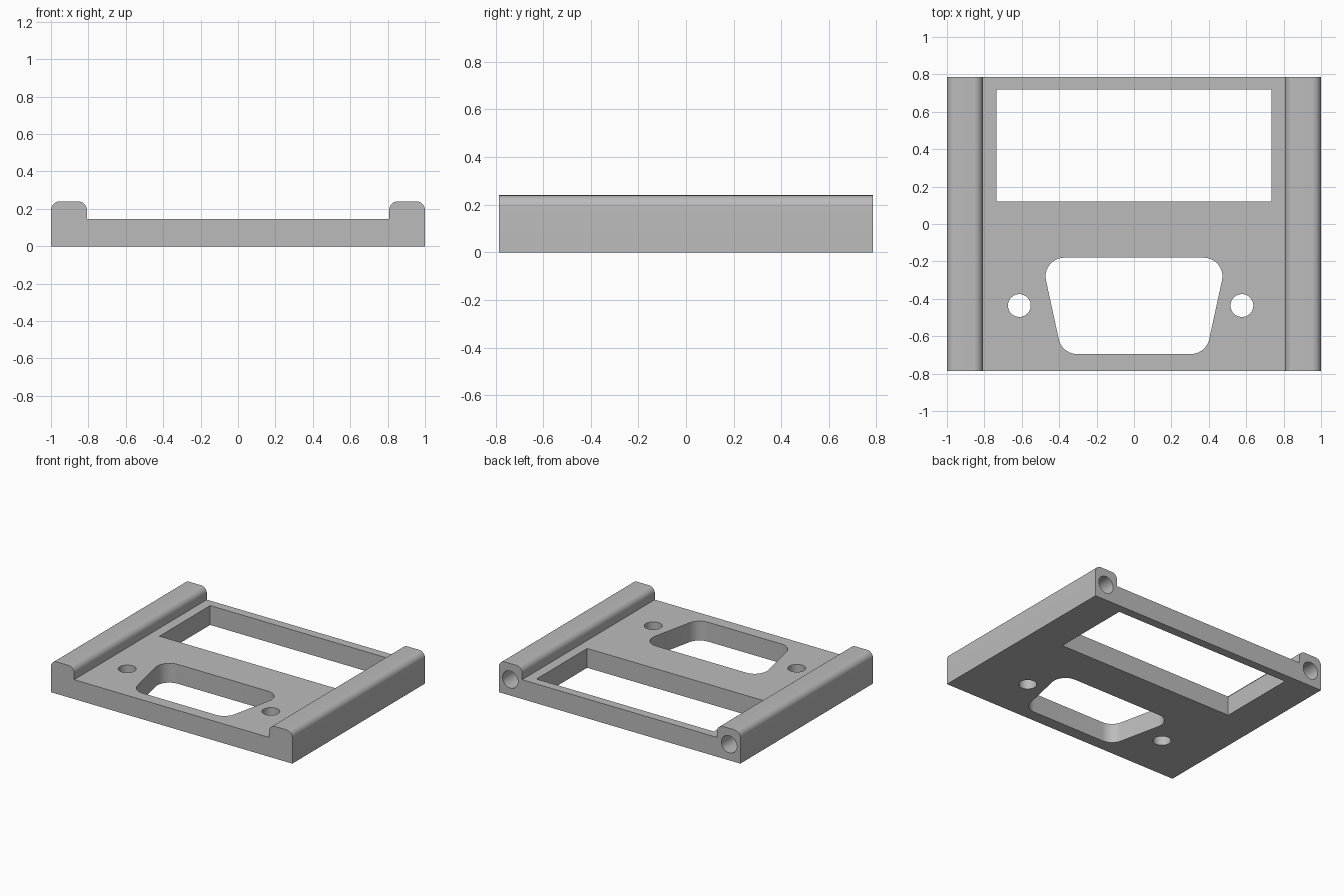
import bpy
import bmesh
from math import radians, cos, sin, pi
from mathutils import Vector, Matrix

old = bpy.data.objects.get("Cube")
if old:
    bpy.data.objects.remove(old, do_unlink=True)

HALF_W, HALF_D = 1.0, 0.785
PLATE_H, RAIL_H, RAIL_IN = 0.145, 0.24, 0.808

grey = bpy.data.materials.new("light grey")
grey.use_nodes = True
colour = (0.5, 0.5, 0.5, 1)
grey.diffuse_color = colour
grey.node_tree.nodes["Principled BSDF"].inputs["Base Color"].default_value = colour


def rounded(corners, radius, steps=10):
    """Polygon outline with every convex corner rounded by a tangent arc."""
    pts = []
    for i, c in enumerate(corners):
        c = Vector(c)
        a = (Vector(corners[i - 1]) - c).normalized()
        b = (Vector(corners[(i + 1) % len(corners)]) - c).normalized()
        half = a.angle(b) / 2
        centre = c + (a + b).normalized() * radius / sin(half)
        start = c + a * radius * cos(half) / sin(half) - centre
        end = c + b * radius * cos(half) / sin(half) - centre
        sweep = pi - 2 * half
        for k in range(steps + 1):
            t = sweep * k / steps
            pts.append(centre + (start * sin(sweep - t) + end * sin(t)) / sin(sweep))
    return pts


def circle(x, y, r, n=40):
    return [(x + r * cos(2 * pi * k / n), y + r * sin(2 * pi * k / n)) for k in range(n)]


def prism(name, outline, low, high, along_y=False):
    """Extrude an outline from low to high along z, or along y for x-z outlines."""
    bm = bmesh.new()
    place = (lambda p: (p[0], low, p[1])) if along_y else (lambda p: (p[0], p[1], low))
    face = bm.faces.new([bm.verts.new(place(p)) for p in outline])
    new = bmesh.ops.extrude_face_region(bm, geom=[face])["geom"]
    shift = Vector((0, high - low, 0)) if along_y else Vector((0, 0, high - low))
    bmesh.ops.translate(bm, vec=shift, verts=[v for v in new if isinstance(v, bmesh.types.BMVert)])
    bmesh.ops.recalc_face_normals(bm, faces=bm.faces)
    mesh = bpy.data.meshes.new(name)
    bm.to_mesh(mesh)
    bm.free()
    mesh.materials.append(grey)
    obj = bpy.data.objects.new(name, mesh)
    bpy.context.collection.objects.link(obj)
    return obj


# Plate with a raised, round-topped rail along each side
r = 0.047
right_half = [(HALF_W, 0)]
for centre_x, first in ((HALF_W - r, 0), (RAIL_IN + r, pi / 2)):
    for k in range(11):
        t = first + pi / 2 * k / 10
        right_half.append((centre_x + r * cos(t), RAIL_H - r + r * sin(t)))
right_half.append((RAIL_IN, PLATE_H))
section = right_half + [(-x, z) for x, z in reversed(right_half)]
plate = prism("mounting_plate", section, -HALF_D, HALF_D, along_y=True)

# Openings: window, connector cutout, screw holes and blind rail bores
window = [(-0.735, 0.12), (0.735, 0.12), (0.735, 0.72), (-0.735, 0.72)]
connector = rounded([(-0.385, -0.695), (0.385, -0.695), (0.497, -0.18), (-0.497, -0.18)], 0.1)
cutters = [
    prism("window_cutter", window, -0.1, 0.4),
    prism("connector_cutter", connector, -0.1, 0.4),
    prism("right_screw_cutter", circle(-0.613, -0.436, 0.061), -0.1, 0.4),
    prism("left_screw_cutter", circle(0.577, -0.436, 0.061), -0.1, 0.4),
]
for side, name in ((-1, "right_bore_cutter"), (1, "left_bore_cutter")):
    cutters.append(prism(name, circle(side * 0.907, 0.12, 0.064), 0.3, 0.9, along_y=True))

for cutter in cutters:
    mod = plate.modifiers.new(cutter.name, "BOOLEAN")
    mod.operation = "DIFFERENCE"
    mod.solver = "EXACT"
    mod.object = cutter

# Bake the cuts and drop the cutters
depsgraph = bpy.context.evaluated_depsgraph_get()
baked = bpy.data.meshes.new_from_object(plate.evaluated_get(depsgraph))
plate.modifiers.clear()
plate.data = baked
for cutter in cutters:
    bpy.data.objects.remove(cutter, do_unlink=True)

# Smooth curved walls, keep edges sharp
bpy.ops.object.select_all(action="DESELECT")
plate.select_set(True)
bpy.context.view_layer.objects.active = plate
bpy.ops.object.shade_smooth_by_angle(angle=radians(30))
